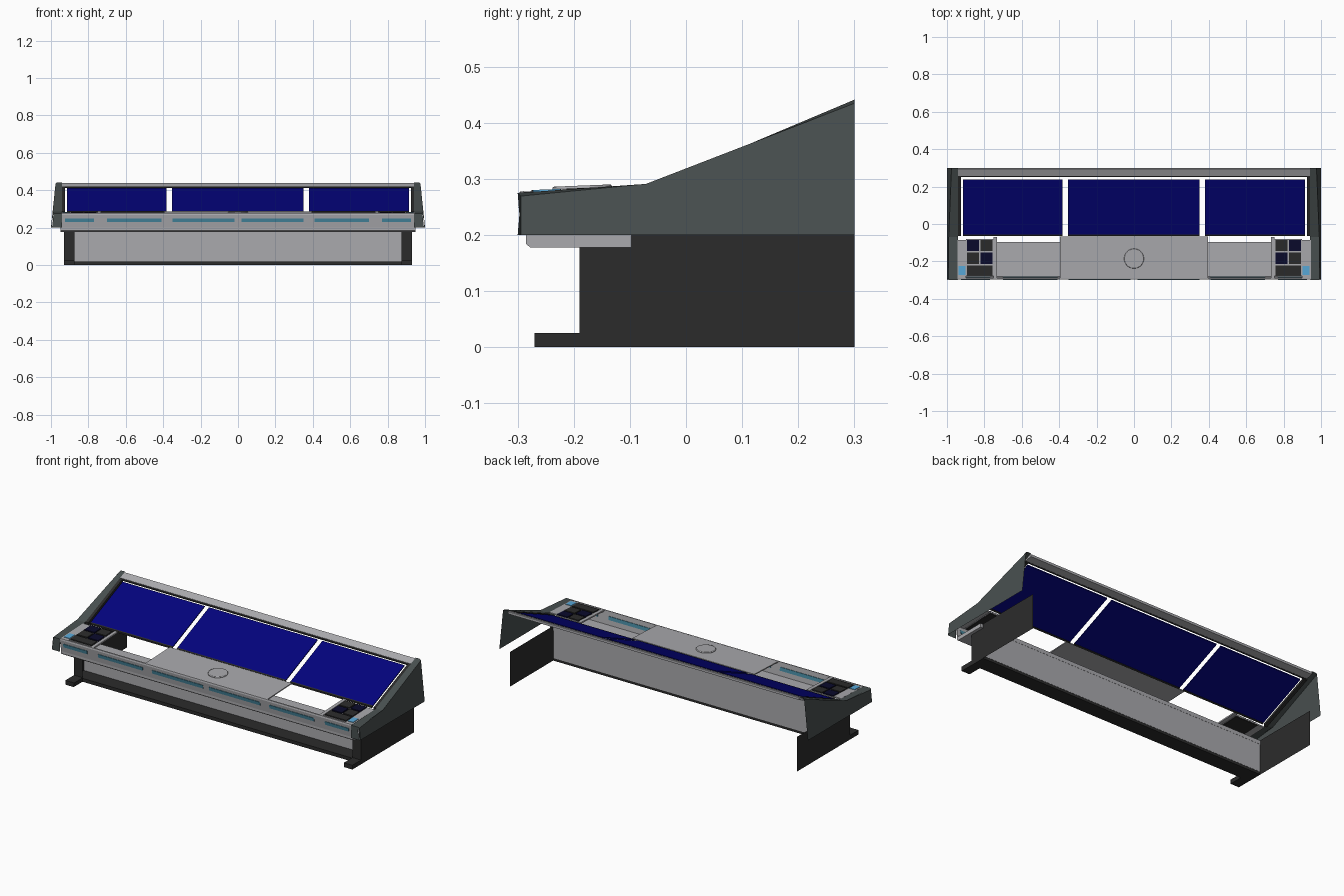
import bpy, bmesh, math

if "Cube" in bpy.data.objects:
    bpy.data.objects.remove(bpy.data.objects["Cube"])


def material(name, rgb):
    m = bpy.data.materials.new(name)
    m.diffuse_color = (*rgb, 1)
    m.use_nodes = True
    m.node_tree.nodes["Principled BSDF"].inputs["Base Color"].default_value = m.diffuse_color
    return m


GREY = material("light grey", (0.40, 0.40, 0.42))
SLATE = material("slate", (0.066, 0.08, 0.08))
BLACK = material("charcoal", (0.024, 0.024, 0.024))
NAVY = material("screen navy", (0.001, 0.001, 0.205))
DARKNAVY = material("key navy", (0.003, 0.003, 0.025))
TEAL = material("teal strip", (0.06, 0.24, 0.34))
SKY = material("sky blue key", (0.10, 0.40, 0.70))


def finish(name, bm, mat):
    bmesh.ops.recalc_face_normals(bm, faces=bm.faces[:])
    me = bpy.data.meshes.new(name)
    bm.to_mesh(me)
    bm.free()
    me.materials.append(mat)
    ob = bpy.data.objects.new(name, me)
    bpy.context.scene.collection.objects.link(ob)
    return ob


def prism(name, pts, x0, x1, mat):
    """Closed (y, z) profile extruded along x."""
    bm = bmesh.new()
    a = [bm.verts.new((x0, y, z)) for y, z in pts]
    b = [bm.verts.new((x1, y, z)) for y, z in pts]
    bm.faces.new(a)
    bm.faces.new(b[::-1])
    n = len(pts)
    for i in range(n):
        j = (i + 1) % n
        bm.faces.new((a[i], a[j], b[j], b[i]))
    return finish(name, bm, mat)


def box(name, x0, x1, y0, y1, z0, z1, mat):
    return prism(name, [(y0, z0), (y1, z0), (y1, z1), (y0, z1)], x0, x1, mat)


def shell(name, pts, s, outer_x, inner_x, skip, mat, bevel=0):
    """Outer sheet with a rim turned inwards; edges listed in skip stay open."""
    bm = bmesh.new()
    a = [bm.verts.new((s * outer_x(z), y, z)) for y, z in pts]
    b = [bm.verts.new((s * inner_x, y, z)) for y, z in pts]
    bm.faces.new(a)
    n = len(pts)
    for i in range(n):
        if i not in skip:
            j = (i + 1) % n
            bm.faces.new((a[i], a[j], b[j], b[i]))
    for v in [v for v in bm.verts if not v.link_faces]:
        bm.verts.remove(v)
    if bevel:
        rim = [e for e in bm.edges if len(e.link_faces) == 2 and e.verts[0] in a and e.verts[1] in a]
        bmesh.ops.bevel(bm, geom=rim, offset=bevel, segments=1, affect='EDGES')
    return finish(name, bm, mat)


def slope(y):      # sloping screen plane
    return 0.280 + 0.425 * (y + 0.07)


def deck(y):       # nearly level control deck
    return 0.275 + 0.04 * (y + 0.30)


def plate(name, f, x0, x1, y0, y1, top, bottom, mat):
    """Plate following the height function f."""
    return prism(name, [(y0, f(y0) + bottom), (y1, f(y1) + bottom),
                        (y1, f(y1) + top), (y0, f(y0) + top)], x0, x1, mat)


# Side cheeks and legs
cheek = [(-0.30, 0.20), (-0.30, 0.275), (-0.07, 0.285), (0.30, 0.441), (0.30, 0.20)]
leg = [(-0.27, 0.0), (-0.27, 0.025), (-0.19, 0.025), (-0.19, 0.203), (0.30, 0.203), (0.30, 0.0)]
for s, side in ((-1, "left"), (1, "right")):
    shell(side + "_cheek", cheek, s, lambda z: 1.0 - 0.104 * (z - 0.20), 0.942, (3, 4), SLATE, 0.006)
    shell(side + "_leg", leg, s, lambda z: 0.93, 0.875, (3, 4, 5), BLACK)
    x = sorted((s * 0.875, s * 0.928))
    box(side + "_foot", *x, -0.268, -0.186, 0.001, 0.023, BLACK)
    x = sorted((s * 0.925, s * 0.945))
    plate(side + "_screen_rail", slope, *x, -0.065, 0.255, 0.003, -0.012, BLACK)

# Modesty panel at the back of the tray, base plate in front of it
box("modesty_panel", -0.928, 0.928, -0.102, -0.098, 0.015, 0.20, GREY)
box("base_plate", -0.928, 0.928, -0.188, -0.099, 0.0, 0.02, BLACK)

# Lower tray under the deck
prism("lower_tray", [(-0.285, 0.184), (-0.278, 0.178), (-0.097, 0.178), (-0.097, 0.20), (-0.285, 0.20)],
      -0.948, 0.948, GREY)

# Front fascia leaning outwards, with light strips showing on both faces
prism("front_fascia", [(-0.288, 0.20), (-0.298, 0.268), (-0.296, 0.277), (-0.290, 0.278),
                       (-0.281, 0.20)], -0.945, 0.945, GREY)


def lean(z):
    return -0.288 - 0.010 * (z - 0.20) / 0.068


for i, (x0, x1) in enumerate(((0.02, 0.35), (0.41, 0.70), (0.77, 0.925))):
    for s in (-1, 1):
        xs = sorted((s * x0, s * x1))
        prism("light_strip_%d" % i, [(lean(0.23) - 0.003, 0.23), (lean(0.25) - 0.003, 0.25),
                                     (lean(0.25) + 0.0115, 0.25), (lean(0.23) + 0.0115, 0.23)], *xs, TEAL)

# Centre deck plate and round dial
plate("centre_deck", deck, -0.395, 0.395, -0.292, -0.068, 0.002, -0.004, GREY)
bpy.ops.mesh.primitive_cylinder_add(vertices=40, radius=0.053, depth=0.009,
                                    location=(0, -0.185, 0.2835), rotation=(math.radians(2.3), 0, 0))
dial = bpy.context.object
dial.name = "round_dial"
dial.data.materials.append(GREY)
bev = dial.modifiers.new("rim", 'BEVEL')
bev.width, bev.segments, bev.limit_method = 0.003, 2, 'ANGLE'
bpy.ops.object.shade_smooth_by_angle()

# Keypads at both ends of the deck
rows = ((-0.144, -0.085), (-0.213, -0.153))
cols = ((0.757, 0.822), (0.829, 0.894))
for s, side in ((-1, "left"), (1, "right")):
    def key(name, x0, x1, y0, y1, top, mat, bottom=0.0):
        plate(side + name, deck, *sorted((s * x0, s * x1)), y0, y1, top, bottom, mat)
    key("_keypad_inner_border", 0.732, 0.752, -0.29, -0.07, 0.002, GREY, -0.006)
    key("_keypad_outer_border", 0.897, 0.945, -0.29, -0.085, 0.001, GREY, -0.006)
    key("_keypad_base", 0.752, 0.897, -0.278, -0.080, -0.003, GREY, -0.008)
    key("_keypad_underside", 0.753, 0.896, -0.277, -0.081, -0.008, BLACK, -0.014)
    for r, (y0, y1) in enumerate(rows):
        for c, (x0, x1) in enumerate(cols):
            key("_key_%d%d" % (r, c), x0, x1, y0, y1, 0.004, DARKNAVY if (r + c) % 2 else BLACK, -0.004)
    key("_wide_key", 0.757, 0.894, -0.275, -0.223, 0.004, BLACK, -0.004)
    key("_blue_key", 0.901, 0.937, -0.273, -0.224, 0.004, SKY)

# Three sloping screens with a dark lower edge
for i, (x0, x1) in enumerate(((-0.915, -0.382), (-0.354, 0.350), (0.380, 0.913))):
    plate("screen_%d" % i, slope, x0, x1, -0.056, 0.238, 0.002, -0.004, NAVY)
    plate("screen_%d_lower_edge" % i, slope, x0, x1, -0.064, -0.056, 0.003, -0.006, BLACK)

# Top beam with a dark lip
prism("top_beam", [(0.257, slope(0.257) + 0.002), (0.295, 0.439), (0.30, 0.436), (0.30, 0.422),
                   (0.257, slope(0.257) - 0.004)], -0.943, 0.943, GREY)
plate("top_beam_lip", slope, -0.943, 0.943, 0.250, 0.257, 0.001, -0.005, BLACK)
